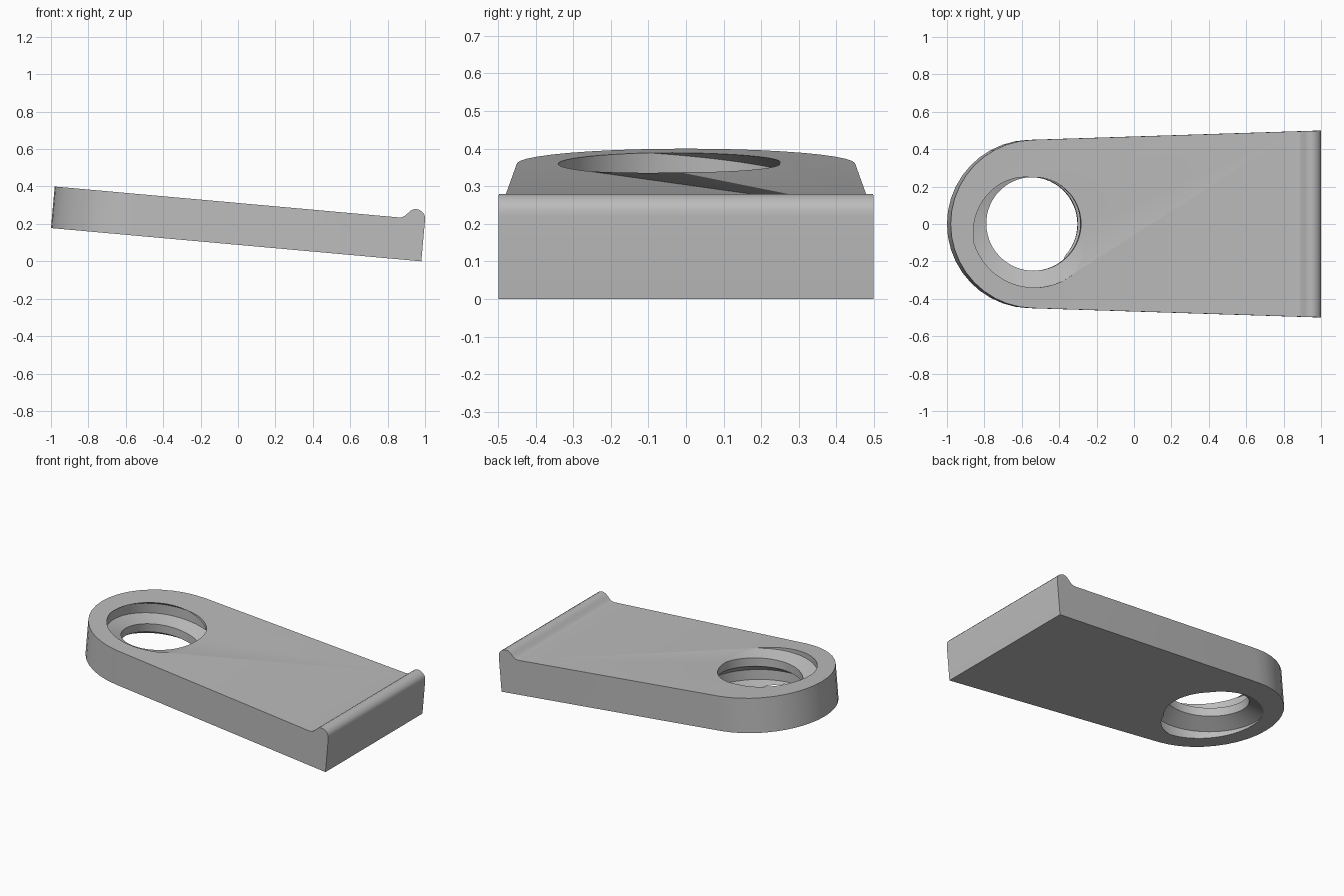
import bpy, bmesh, math
from mathutils import Matrix, Vector

if "Cube" in bpy.data.objects:
    bpy.data.objects.remove(bpy.data.objects["Cube"], do_unlink=True)

LENGTH, THICK, TILT = 1.988, 0.223, math.radians(5.13)
HOLE_U, PITCH, STEPS = 0.45, 0.2, 60

grey = bpy.data.materials.new("plain grey")
grey.use_nodes = True
grey.diffuse_color = (0.5, 0.5, 0.5, 1)
grey.node_tree.nodes["Principled BSDF"].inputs["Base Color"].default_value = (0.5, 0.5, 0.5, 1)


def finish(bm, name):
    bmesh.ops.recalc_face_normals(bm, faces=bm.faces)
    mesh = bpy.data.meshes.new(name)
    bm.to_mesh(mesh)
    bm.free()
    mesh.materials.append(grey)
    ob = bpy.data.objects.new(name, mesh)
    bpy.context.collection.objects.link(ob)
    return ob


def prism(name, points, offset):
    """Extrude a closed outline of 3D points along an offset."""
    bm = bmesh.new()
    face = bm.faces.new([bm.verts.new(p) for p in points])
    ext = bmesh.ops.extrude_face_region(bm, geom=[face])
    moved = [g for g in ext["geom"] if isinstance(g, bmesh.types.BMVert)]
    bmesh.ops.translate(bm, verts=moved, vec=Vector(offset))
    return finish(bm, name)


def cut(target, tool, operation):
    mod = target.modifiers.new(operation, "BOOLEAN")
    mod.operation, mod.object, mod.solver = operation, tool, "EXACT"
    bpy.context.view_layer.objects.active = target
    bpy.ops.object.modifier_apply(modifier=mod.name)
    bpy.data.objects.remove(tool, do_unlink=True)


# Side profile with the rounded lip at the wide end
lip = [(1.85, THICK), (1.866, 0.226), (1.88, 0.235), (1.896, 0.253), (1.908, 0.265),
       (1.921, 0.273), (1.936, 0.276), (1.952, 0.273), (1.968, 0.265), (1.979, 0.254),
       (1.986, 0.241), (LENGTH, 0.223)]
side = [(0, 0), (0, THICK)] + lip + [(LENGTH, 0)]
plate = prism("threaded_plate", [(u, -0.6, w) for u, w in side], (0, 1.2, 0))

# Plan outline: round end, slightly flaring sides
arc = [math.radians(92 + 176 * i / 20) for i in range(21)]
plan = [(HOLE_U + 0.45 * math.cos(a), 0.45 * math.sin(a)) for a in arc]
plan += [(LENGTH + 0.02, -0.5), (LENGTH + 0.02, 0.5)]
cut(plate, prism("outline_cutter", [(u, v, -0.2) for u, v in plan], (0, 0, 0.8)), "INTERSECT")


def bore_radius(phase):
    """Thread depth around one turn: crest, flank, root, flank."""
    p = phase % 360
    if p < 96:
        k = 0
    elif p < 198:
        k = (p - 96) / 102
    elif p < 312:
        k = 1
    else:
        k = (360 - p) / 48
    return 0.25 + 0.09 * k


# Threaded bore: triangles follow the helix
bm = bmesh.new()
rings = []
for row in range(-10, 80):
    depth = row * PITCH / STEPS
    ring = []
    for col in range(STEPS):
        deg = col * 360 / STEPS
        r = bore_radius(round(deg + row * 360 / STEPS, 3))
        a = math.radians(deg)
        ring.append(bm.verts.new((HOLE_U + r * math.cos(a), r * math.sin(a), THICK + 0.0007 - depth)))
    rings.append(ring)
for hi, lo in zip(rings, rings[1:]):
    for c in range(STEPS):
        d = (c + 1) % STEPS
        bm.faces.new((hi[c], lo[c], hi[d]))
        bm.faces.new((hi[d], lo[c], lo[d]))
bm.faces.new(rings[0])
bm.faces.new(reversed(rings[-1]))
cut(plate, finish(bm, "thread_cutter"), "DIFFERENCE")

# Tilt the plate so the wide end rests on the ground
plate.data.transform(Matrix.Translation((-1, 0, LENGTH * math.sin(TILT)))
                     @ Matrix.Rotation(TILT, 4, "Y"))
bpy.ops.object.select_all(action="DESELECT")
plate.select_set(True)
bpy.context.view_layer.objects.active = plate
bpy.ops.object.shade_smooth_by_angle(angle=math.radians(30))
